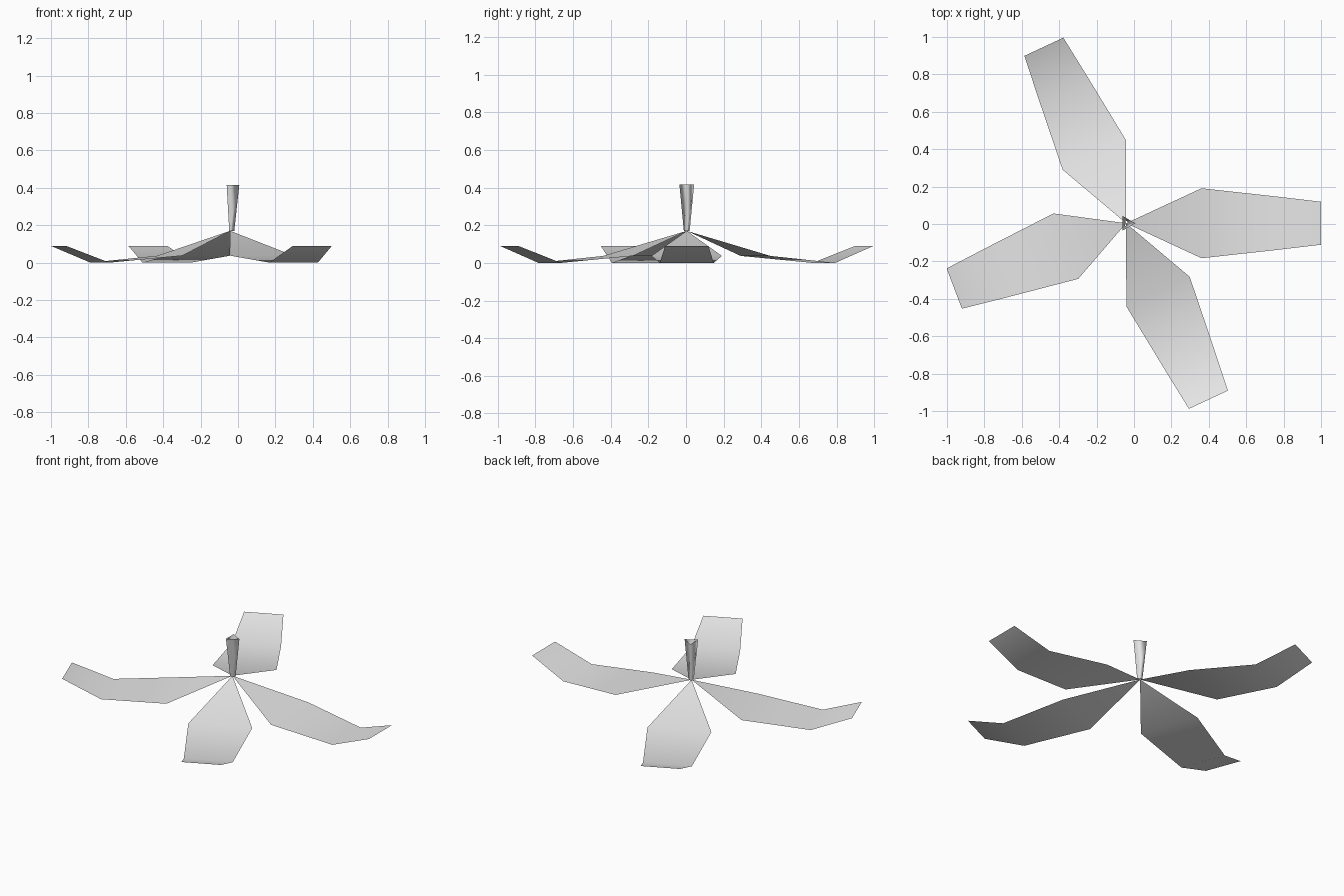
import bpy, bmesh
from math import radians, cos, sin
from mathutils import Vector

cube = bpy.data.objects.get("Cube")
if cube:
    bpy.data.objects.remove(cube, do_unlink=True)

grey = bpy.data.materials.new("pale grey")
grey.use_nodes = True
colour = (0.8, 0.8, 0.8, 1)
grey.diffuse_color = colour
grey.node_tree.nodes["Principled BSDF"].inputs["Base Color"].default_value = colour

CENTRE = Vector((-0.042, 0.004, 0))


def finish(name, bm):
    """Turn a bmesh into a smooth grey object at the plant's centre."""
    mesh = bpy.data.meshes.new(name)
    bm.to_mesh(mesh)
    bm.free()
    mesh.materials.append(grey)
    for face in mesh.polygons:
        face.use_smooth = True
    obj = bpy.data.objects.new(name, mesh)
    obj.location = CENTRE
    bpy.context.collection.objects.link(obj)
    return obj


def blade(name, angle, inner):
    """A thin bent leaf: pointed root, wide middle, upturned blunt end."""
    profile = [(inner, 0.187, 0.037), (inner + 0.4, 0.143, 0.0),
               (inner + 0.638, 0.115, 0.09)]
    bm = bmesh.new()
    root = bm.verts.new((0, 0, 0.17))
    rows = [[bm.verts.new((x, s * w, z)) for s in (-1, 1)] for x, w, z in profile]
    bm.faces.new((root, rows[0][0], rows[0][1]))
    for a, b in zip(rows, rows[1:]):
        bm.faces.new((a[0], b[0], b[1], a[1]))
    finish(name, bm).rotation_euler.z = radians(angle)


# Four leaves, the right one slightly shorter
for name, angle, inner in (("left_leaf", 0, 0.403), ("back_leaf", 115, 0.403),
                           ("right_leaf", 200.8, 0.345), ("front_leaf", -65, 0.403)):
    blade(name, angle, inner)

# Three-sided open stem, widening upwards
bm = bmesh.new()
rings = [[bm.verts.new((r * cos(radians(a)) + 0.004, r * sin(radians(a)), z))
          for a in (0, 120, 240)] for r, z in ((0.018, 0.17), (0.045, 0.415))]
for i in range(3):
    j = (i + 1) % 3
    bm.faces.new((rings[0][i], rings[0][j], rings[1][j], rings[1][i]))
finish("stem", bm)
